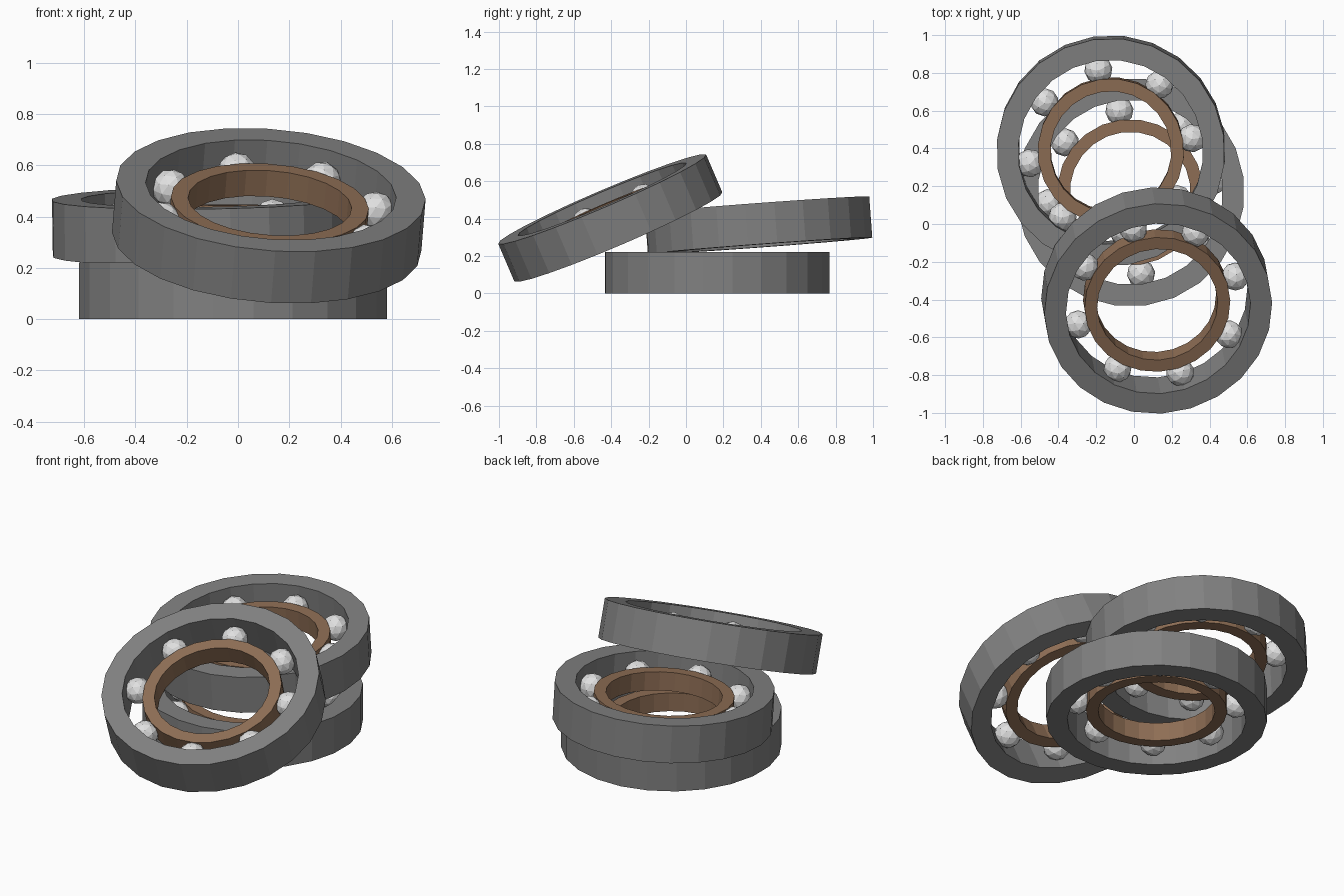
import bpy, bmesh, math
from mathutils import Vector, Matrix

if "Cube" in bpy.data.objects:
    bpy.data.objects.remove(bpy.data.objects["Cube"])


def material(name, colour):
    m = bpy.data.materials.new(name)
    m.diffuse_color = (*colour, 1)
    m.use_nodes = True
    m.node_tree.nodes["Principled BSDF"].inputs["Base Color"].default_value = m.diffuse_color
    return m


STEEL = material("dark_steel", (0.22, 0.22, 0.22))
BRONZE = material("bronze_brown", (0.27, 0.155, 0.09))
CHROME = material("pale_chrome", (0.75, 0.75, 0.75))

SIDES = 24
BALLS = 8


def finish(bm, name, mat, matrix):
    bmesh.ops.recalc_face_normals(bm, faces=bm.faces)
    mesh = bpy.data.meshes.new(name)
    bm.to_mesh(mesh)
    bm.free()
    mesh.materials.append(mat)
    obj = bpy.data.objects.new(name, mesh)
    obj.matrix_world = matrix
    bpy.context.collection.objects.link(obj)


def ring(name, r_in, r_out, half, mat, matrix):
    # rectangular section swept round the axis
    bm = bmesh.new()
    section = [(r_in, -half), (r_out, -half), (r_out, half), (r_in, half)]
    loops = []
    for i in range(SIDES):
        a = 2 * math.pi * i / SIDES
        loops.append([bm.verts.new((r * math.cos(a), r * math.sin(a), z)) for r, z in section])
    for i in range(SIDES):
        p, q = loops[i], loops[(i + 1) % SIDES]
        for k in range(4):
            j = (k + 1) % 4
            bm.faces.new((p[k], q[k], q[j], p[j]))
    finish(bm, name, mat, matrix)


def balls(name, track, radius, matrix):
    bm = bmesh.new()
    for i in range(BALLS):
        place = Matrix.Rotation(2 * math.pi * i / BALLS, 4, 'Z') @ Matrix.Translation((track, 0, 0))
        bmesh.ops.create_icosphere(bm, subdivisions=2, radius=radius, matrix=place)
    finish(bm, name, CHROME, matrix)


def bearing(label, centre, axis, spin):
    tilt = Vector((0, 0, 1)).rotation_difference(Vector(axis).normalized()).to_matrix().to_4x4()
    m = Matrix.Translation(centre) @ tilt @ Matrix.Rotation(math.radians(spin), 4, 'Z')
    ring(label + "_outer_ring", 0.49, 0.605, 0.11, STEEL, m)
    ring(label + "_inner_ring", 0.32, 0.387, 0.055, BRONZE, m)
    balls(label + "_balls", 0.435, 0.075, m)


# three stacked bearings: flat, slightly tipped, leaning forward
bearing("bottom_bearing", (-0.02, 0.168, 0.11), (0, 0, 1), 7.6)
bearing("middle_bearing", (-0.122, 0.388, 0.364), (-0.015, -0.074, 1), 8.8)
bearing("top_bearing", (0.12, -0.405, 0.403), (0.075, -0.392, 0.917), 17.5)
